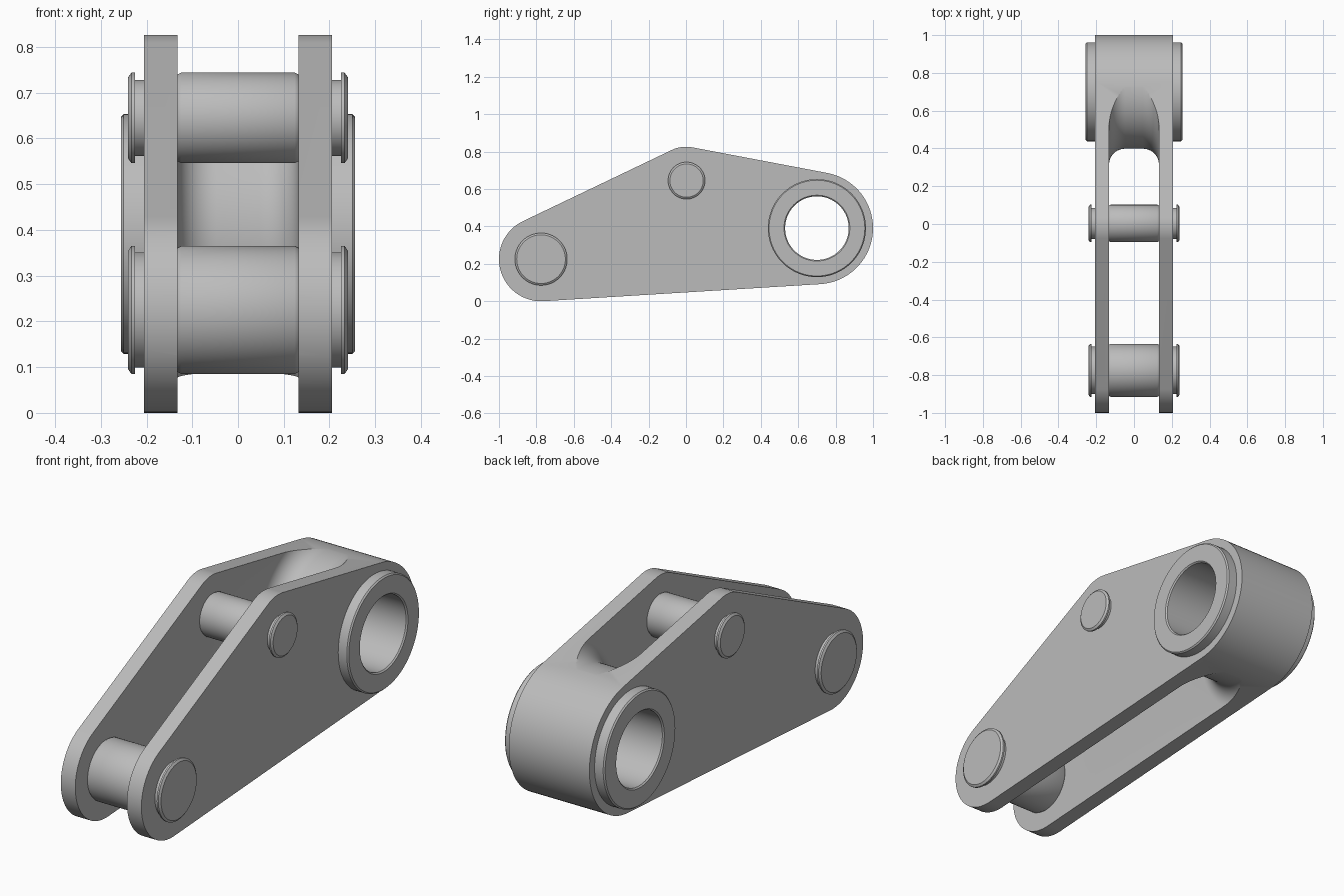
import bpy, bmesh, math

cube = bpy.data.objects.get("Cube")
if cube:
    bpy.data.objects.remove(cube, do_unlink=True)

steel = bpy.data.materials.new("grey_steel")
steel.use_nodes = True
GREY = (0.5, 0.5, 0.5, 1)
steel.diffuse_color = GREY
steel.node_tree.nodes["Principled BSDF"].inputs["Base Color"].default_value = GREY

# Circle centres (y, z) and outer radii of the link outline
FRONT, BOSS, TOP = (-0.775, 0.225), (0.7, 0.391), (0.0, 0.65)
OUTLINE = [(FRONT, 0.225), (BOSS, 0.3), (TOP, 0.176)]
GAP, SIDE = 0.132, 0.206


def finish(bm, name):
    bmesh.ops.recalc_face_normals(bm, faces=bm.faces)
    mesh = bpy.data.meshes.new(name)
    bm.to_mesh(mesh)
    bm.free()
    mesh.materials.append(steel)
    obj = bpy.data.objects.new(name, mesh)
    bpy.context.collection.objects.link(obj)
    return obj


def smooth(obj):
    bpy.ops.object.select_all(action='DESELECT')
    obj.select_set(True)
    bpy.context.view_layer.objects.active = obj
    bpy.ops.object.shade_smooth_by_angle(angle=math.radians(30))


def turned(name, profile, centre, closed=False, steps=96):
    """Spin an (x, radius) profile about an axis along x."""
    bm = bmesh.new()
    rings = []
    for x, r in profile:
        rings.append([bm.verts.new((x, centre[0] + r * math.cos(math.tau * i / steps),
                                    centre[1] + r * math.sin(math.tau * i / steps)))
                      for i in range(steps)])
    pairs = list(zip(rings, rings[1:]))
    if closed:
        pairs.append((rings[-1], rings[0]))
    else:
        bm.faces.new(rings[0])
        bm.faces.new(rings[-1])
    for a, b in pairs:
        for i in range(steps):
            j = (i + 1) % steps
            bm.faces.new((a[i], a[j], b[j], b[i]))
    return finish(bm, name)


def mirrored(half):
    return [(-x, r) for x, r in reversed(half)] + half


def outline_points(circles, steps=40):
    """Arcs joined by the outer tangent lines, counter-clockwise."""
    normals = []
    for k, (c, r) in enumerate(circles):
        d, s = circles[(k + 1) % len(circles)]
        dy, dz = d[0] - c[0], d[1] - c[1]
        normals.append(math.atan2(dz, dy) - math.acos((r - s) / math.hypot(dy, dz)))
    points = []
    for k, (c, r) in enumerate(circles):
        start, sweep = normals[k - 1], (normals[k] - normals[k - 1]) % math.tau
        for i in range(steps + 1):
            a = start + sweep * i / steps
            points.append((c[0] + r * math.cos(a), c[1] + r * math.sin(a)))
    return points


# Link body: solid outline extruded across the width
bm = bmesh.new()
base = bm.faces.new([bm.verts.new((-SIDE, y, z)) for y, z in outline_points(OUTLINE)])
grown = bmesh.ops.extrude_face_region(bm, geom=[base])["geom"]
bmesh.ops.translate(bm, vec=(2 * SIDE, 0, 0),
                    verts=[v for v in grown if isinstance(v, bmesh.types.BMVert)])
body = finish(bm, "link_body")

# Slot between the cheeks, with a filleted wall wrapped around the boss
FILLET, CORE = 0.085, 0.3012
half = [(0.0, CORE)]
for i in range(13):
    a = math.pi / 2 * i / 12
    half.append((GAP - FILLET + FILLET * math.sin(a), CORE + FILLET * (1 - math.cos(a))))
half.append((GAP, 2.5))
slot = turned("slot_cutter", mirrored(half[1:]), BOSS, closed=True, steps=160)
bore = turned("bore_cutter", [(-0.5, 0.21), (0.5, 0.21)], BOSS)
for cutter in (slot, bore):
    cutter.hide_render = True
    mod = body.modifiers.new(cutter.name, 'BOOLEAN')
    mod.operation, mod.solver, mod.object = 'DIFFERENCE', 'EXACT', cutter
    bpy.ops.object.select_all(action='DESELECT')
    body.select_set(True)
    bpy.context.view_layer.objects.active = body
    bpy.ops.object.modifier_apply(modifier=mod.name)
    bpy.data.objects.remove(cutter, do_unlink=True)
smooth(body)

# Bushing through the boss
BORE, RIM, END, EDGE = 0.17, 0.262, 0.256, 0.006
half = [(END - EDGE, RIM), (END, RIM - EDGE), (END, BORE + EDGE), (END - EDGE, BORE)]
smooth(turned("boss_bushing", mirrored(half), BOSS, closed=True))

# Pins: barrel between the cheeks, neck through them, chamfered heads
for name, centre, r, neck in (("front_pin", FRONT, 0.14, 0.126),
                              ("upper_pin", (0.003, 0.645), 0.099, 0.083)):
    half = [(GAP - 0.008, r), (GAP, r - 0.004), (GAP + 0.01, neck), (0.225, neck),
            (0.225, r), (0.233, r), (0.24, r - 0.01)]
    smooth(turned(name, mirrored(half), centre))
